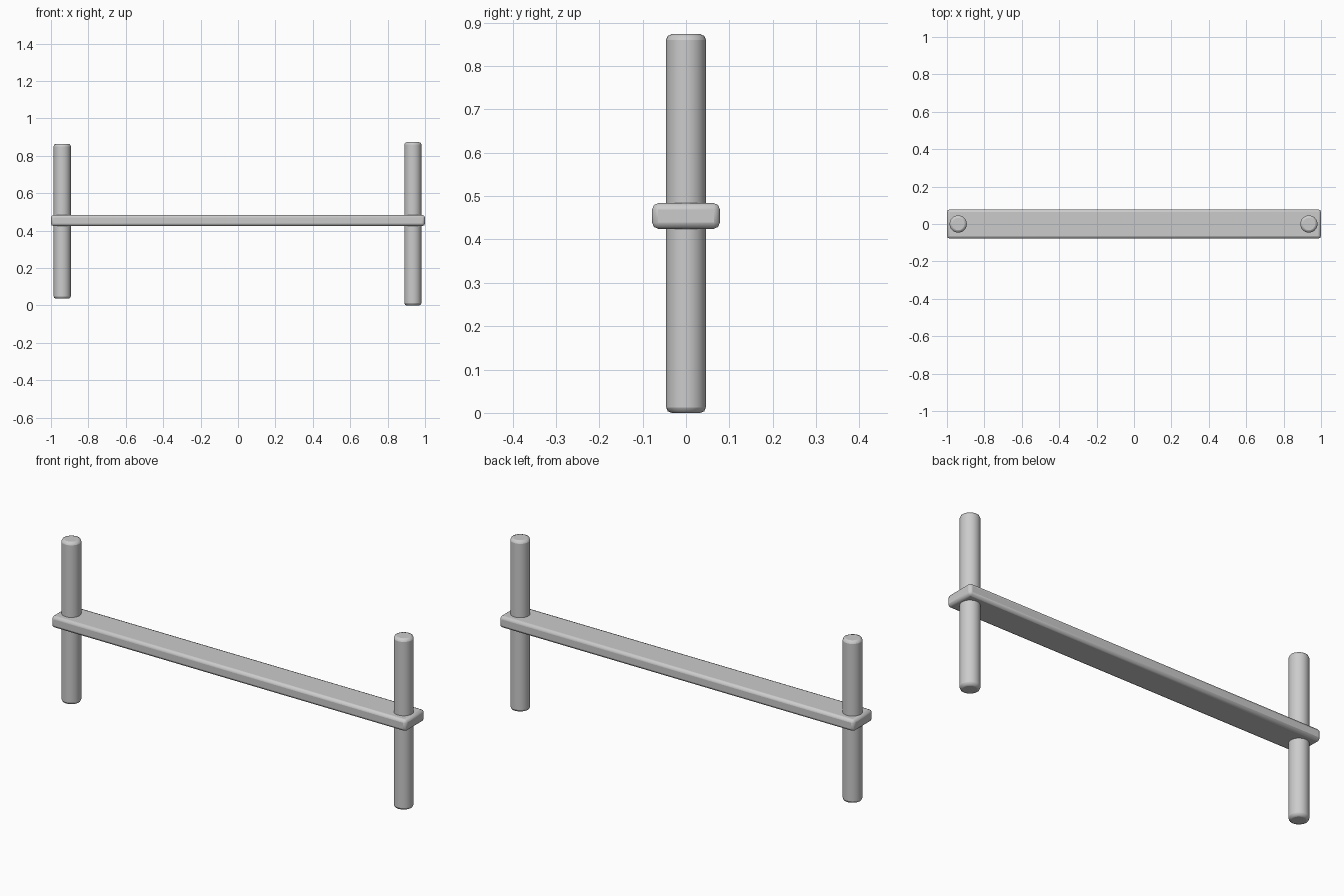
import bpy
from math import radians

if "Cube" in bpy.data.objects:
    bpy.data.objects.remove(bpy.data.objects["Cube"])


def finish(ob, name, width, segments):
    ob.name = name
    bev = ob.modifiers.new("edge_round", 'BEVEL')
    bev.width = width
    bev.segments = segments
    bev.limit_method = 'ANGLE'
    bev.angle_limit = radians(40)
    bpy.ops.object.shade_smooth_by_angle(angle=radians(35))


def post(name, x, z0, z1):
    bpy.ops.mesh.primitive_cylinder_add(vertices=32, radius=0.046, depth=z1 - z0,
                                        location=(x, 0, (z0 + z1) / 2))
    finish(bpy.context.object, name, 0.013, 2)


# Upright round posts, the left one slightly shorter
post("left_post", -0.94, 0.036, 0.864)
post("right_post", 0.935, 0.0, 0.873)

# Horizontal plank pierced by both posts
bpy.ops.mesh.primitive_cube_add(size=1, location=(0, 0, 0.454))
plank = bpy.context.object
plank.scale = (2.0, 0.156, 0.059)
bpy.ops.object.transform_apply(location=False, rotation=False, scale=True)
finish(plank, "cross_plank", 0.014, 2)
